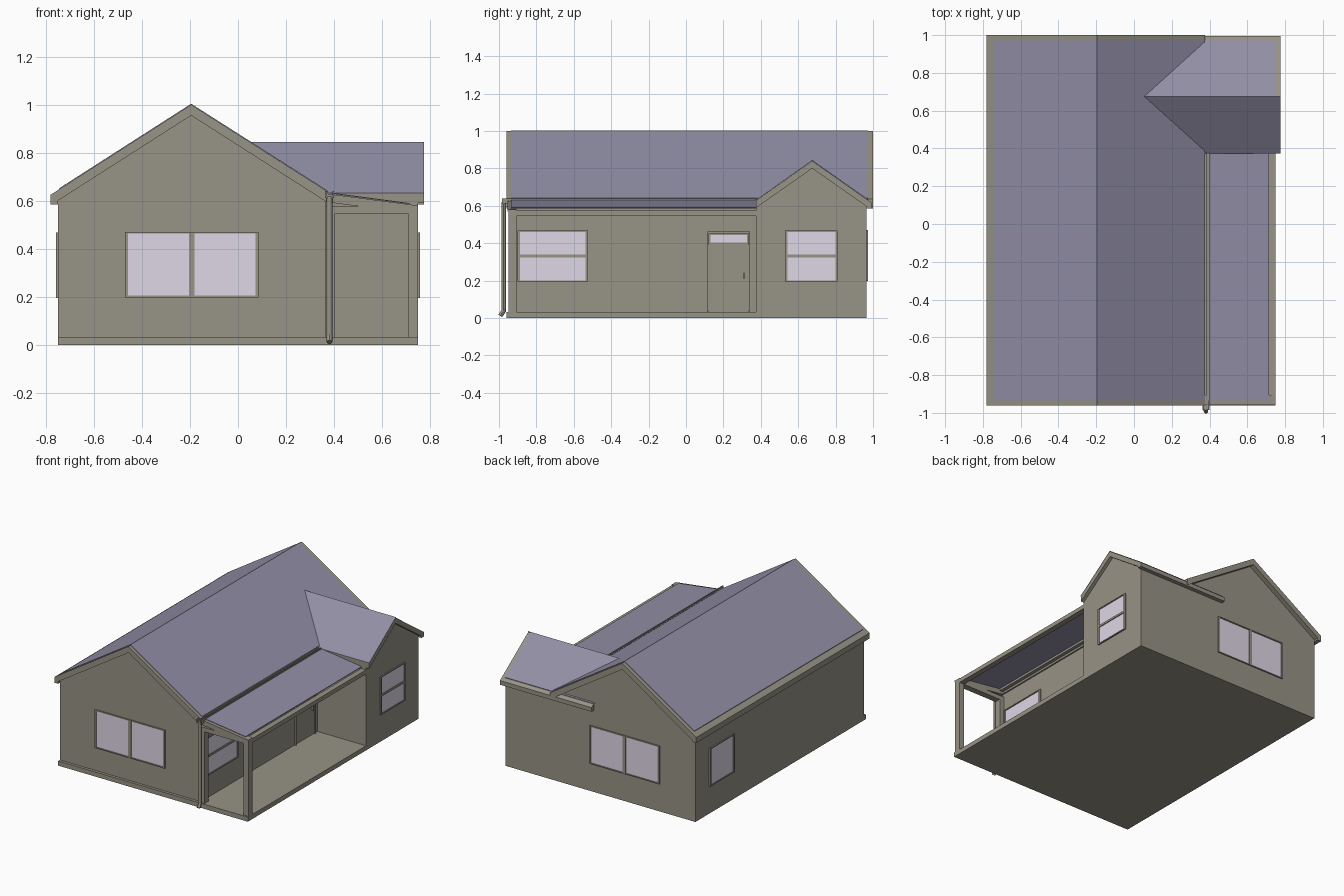
import bpy, bmesh, math
from mathutils import Vector

if "Cube" in bpy.data.objects:
    bpy.data.objects.remove(bpy.data.objects["Cube"])


def material(name, rgb):
    m = bpy.data.materials.new(name)
    lin = [((c / 255 + 0.055) / 1.055) ** 2.4 for c in rgb]
    m.diffuse_color = (*lin, 1)
    m.use_nodes = True
    m.node_tree.nodes["Principled BSDF"].inputs["Base Color"].default_value = m.diffuse_color
    return m


WALL = material("olive_grey", (151, 147, 134))
ROOF = material("slate_purple", (146, 143, 166))
GLASS = material("pale_glass", (222, 215, 230))


def prism(name, pts, axis, a, b, mat):
    """Extrude a 2D profile (horizontal, z) along x or y from a to b."""
    bm = bmesh.new()
    ends = []
    for d in (a, b):
        ends.append([bm.verts.new((p, d, z) if axis == 'y' else (d, p, z)) for p, z in pts])
        bm.faces.new(ends[-1])
    n = len(pts)
    for i in range(n):
        j = (i + 1) % n
        bm.faces.new((ends[0][i], ends[0][j], ends[1][j], ends[1][i]))
    bmesh.ops.recalc_face_normals(bm, faces=bm.faces)
    me = bpy.data.meshes.new(name)
    bm.to_mesh(me)
    bm.free()
    me.materials.append(mat)
    ob = bpy.data.objects.new(name, me)
    bpy.context.collection.objects.link(ob)
    return ob


def box(name, x0, x1, y0, y1, z0, z1, mat=WALL):
    return prism(name, [(x0, z0), (x1, z0), (x1, z1), (x0, z1)], 'y', y0, y1, mat)


def plate(name, p, q, axis, a, b, mat, t=0.004):
    """Thin sloping sheet lying just above the line p-q."""
    return prism(name, [p, q, (q[0], q[1] + t), (p[0], p[1] + t)], axis, a, b, mat)


def tube(name, a, b, r):
    a, b = Vector(a), Vector(b)
    bpy.ops.mesh.primitive_cylinder_add(vertices=12, radius=r, depth=(b - a).length, location=(a + b) / 2)
    ob = bpy.context.object
    ob.name = name
    ob.rotation_euler = (b - a).to_track_quat('Z', 'Y').to_euler()
    ob.data.materials.append(WALL)
    bpy.ops.object.shade_smooth_by_angle()


def wall_box(name, axis, at, depth, u0, u1, z0, z1, mat=WALL):
    """Box standing out of a wall whose normal is along axis."""
    lo, hi = sorted((at, at + depth))
    if axis == 'x':
        return box(name, lo, hi, u0, u1, z0, z1, mat)
    return box(name, u0, u1, lo, hi, z0, z1, mat)


def window(name, axis, at, s, u0, u1, z0, z1, split=None, f=0.012):
    d = 0.009 * s
    wall_box(name + "_glass", axis, at, 0.003 * s, u0 + .004, u1 - .004, z0 + .004, z1 - .004, GLASS)
    for i, (a, b) in enumerate(((u0, u0 + f), (u1 - f, u1))):
        wall_box(f"{name}_jamb_{i}", axis, at, d, a, b, z0, z1)
    for i, (a, b) in enumerate(((z0, z0 + f * .6), (z1 - f * .6, z1))):
        wall_box(f"{name}_rail_{i}", axis, at, d, u0 + f, u1 - f, a, b)
    um, zm = (u0 + u1) / 2, (z0 + z1) / 2
    if split == 'side':
        wall_box(name + "_mullion", axis, at, d, um - f, um + f, z0, z1)
    elif split == 'stack':
        wall_box(name + "_transom", axis, at, d, u0, u1, zm - f * .6, zm + f * .6)


# ground slab and walls
box("ground_slab", -.75, .75, -.96, .965, 0, .033)
prism("main_walls", [(-.75, .02), (.365, .02), (.365, .605), (-.195, .965), (-.75, .605)], 'y', -.94, .965, WALL)
prism("wing_walls", [(.375, .02), (.965, .02), (.965, .6), (.675, .805), (.375, .6)], 'x', .2, .75, WALL)

# main roof: thick trim slab with covering sheets
prism("main_roof_trim", [(-.78, .585), (-.75, .585), (-.75, .6), (-.195, .955), (.365, .597), (.375, .597),
                         (.375, .637), (-.195, 1.0), (-.78, .625)], 'y', -.96, 1.0, WALL)
plate("main_roof_left", (-.745, .6475), (-.195, 1.0), 'y', -.935, .972, ROOF)
plate("main_roof_right", (-.195, 1.0), (.372, .639), 'y', -.935, .972, ROOF)

# wing roof, running into the main slope
prism("wing_roof_trim", [(.375, .59), (.675, .8), (.965, .597), (.965, .585), (.995, .585), (.995, .615), (.675, .84),
                         (.375, .628)], 'x', .05, .775, WALL)
plate("wing_roof_front", (.374, .628), (.675, .841), 'x', .045, .7755, ROOF)
plate("wing_roof_back", (.675, .841), (.972, .632), 'x', .045, .752, ROOF)

# veranda posts, beams and roof
box("front_post", .71, .75, -.95, -.905, .03, .55)
box("wall_post", .365, .402, -.95, -.905, .03, .55)
box("front_beam", .365, .75, -.95, -.905, .545, .575)
box("side_beam", .71, .75, -.905, .375, .545, .575)
prism("front_rafter", [(.365, .595), (.515, .575), (.75, .57), (.75, .58), (.365, .63)], 'y', -.955, -.905, WALL)
plate("veranda_roof", (.385, .63), (.715, .586), 'y', -.935, .375, ROOF)

# open gutter and downpipe
prism("gutter", [(.362, .612), (.4, .612), (.4, .64), (.393, .64), (.393, .619), (.369, .619), (.369, .64),
                 (.362, .64)], 'y', -.985, .372, WALL)
tube("downpipe", (.381, -.975, .035), (.381, -.975, .62), .012)
tube("downpipe_outlet", (.381, -.97, .045), (.381, -.993, .012), .012)

# windows
window("front_window", 'y', -.94, -1, -.47, .085, .197, .47, 'side')
window("back_window", 'y', .965, 1, -.47, .085, .197, .47, 'side')
window("veranda_window", 'x', .365, 1, -.9, -.525, .195, .468, 'stack')
window("wing_window", 'x', .75, 1, .53, .81, .195, .468, 'stack')
window("left_window", 'x', -.75, -1, .53, .81, .195, .468)

# door with frame, top light and handle
for i, (a, b) in enumerate(((.115, .123), (.335, .343))):
    wall_box(f"door_jamb_{i}", 'x', .365, .012, a, b, .033, .462)
wall_box("door_head", 'x', .365, .012, .123, .335, .452, .462)
wall_box("door_leaf", 'x', .365, .005, .123, .335, .04, .39)
wall_box("door_top_light", 'x', .365, .004, .13, .327, .403, .445, GLASS)
wall_box("door_handle", 'x', .37, .012, .307, .312, .21, .245)
